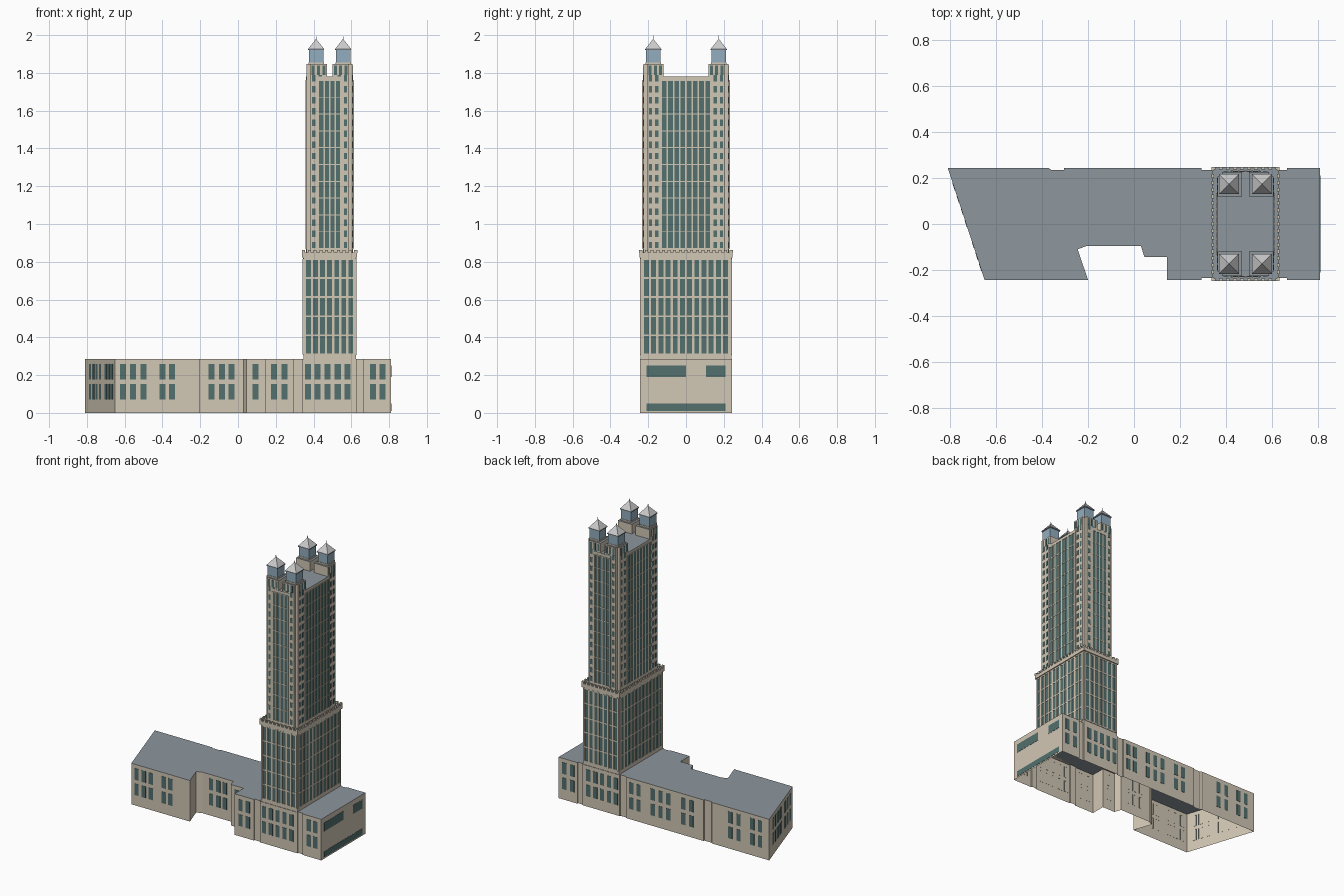
import bpy, bmesh, math
from mathutils import Matrix, Vector

if "Cube" in bpy.data.objects:
    bpy.data.objects.remove(bpy.data.objects["Cube"])


def material(name, rgb):
    m = bpy.data.materials.new(name)
    m.diffuse_color = (*rgb, 1)
    m.use_nodes = True
    m.node_tree.nodes["Principled BSDF"].inputs["Base Color"].default_value = m.diffuse_color
    return m


WALL = material("stone", (0.64, 0.57, 0.46))
ROOF = material("roof_grey", (0.27, 0.31, 0.34))
GLASS = material("teal_glass", (0.085, 0.16, 0.155))
BLUE = material("blue_lantern", (0.29, 0.42, 0.52))
CAP = material("pale_metal", (0.55, 0.55, 0.53))


def finish(name, bm, *mats):
    mesh = bpy.data.meshes.new(name)
    bm.to_mesh(mesh)
    bm.free()
    for m in mats:
        mesh.materials.append(m)
    ob = bpy.data.objects.new(name, mesh)
    bpy.context.collection.objects.link(ob)
    return ob


def prism(name, pts, z0, z1, side=WALL, top=ROOF, open_bottom=False):
    """Extrude a flat outline upwards; the top face gets its own material."""
    bm = bmesh.new()
    low = [bm.verts.new((x, y, z0)) for x, y in pts]
    high = [bm.verts.new((x, y, z1)) for x, y in pts]
    bottom = bm.faces.new(low)
    bm.faces.new(high)
    for i in range(len(pts)):
        j = (i + 1) % len(pts)
        bm.faces.new((low[i], low[j], high[j], high[i]))
    bmesh.ops.recalc_face_normals(bm, faces=bm.faces)
    for f in bm.faces:
        f.normal_update()
        f.material_index = int(f.normal.z > 0.5)
    if open_bottom:
        bmesh.ops.delete(bm, geom=[bottom], context="FACES")
    return finish(name, bm, side, top)


def rect(cx, cy, hx, hy):
    return [(cx - hx, cy - hy), (cx + hx, cy - hy), (cx + hx, cy + hy), (cx - hx, cy + hy)]


def wall_boxes(name, origin, direction, boxes, depth, mat):
    """Shallow boxes (u0, u1, z0, z1) standing on a wall that runs along direction."""
    d = Vector((*direction, 0)).normalized()
    n = Vector((d.y, -d.x, 0))
    o = Vector((*origin, 0))
    bm = bmesh.new()
    for u0, u1, z0, z1 in boxes:
        ring = [(u0, z0), (u1, z0), (u1, z1), (u0, z1)]
        back, front = ([bm.verts.new(o + d * u + n * k + Vector((0, 0, z))) for u, z in ring]
                       for k in (-0.001, depth))
        bm.faces.new(front)
        for i in range(4):
            j = (i + 1) % 4
            bm.faces.new((back[i], back[j], front[j], front[i]))
    return finish(name, bm, mat)


def four_sides(cx, cy, hx, hy):
    """Side name, wall midpoint, direction and whether the wall runs along x."""
    return [("front", (cx, cy - hy), (1, 0), True), ("right", (cx + hx, cy), (0, 1), False),
            ("back", (cx, cy + hy), (-1, 0), True), ("left", (cx - hx, cy), (0, -1), False)]


def curtain(name, origin, direction, half, cols, z0, z1, rows, fin, band):
    """Glass sheet with raised vertical fins and floor bands."""
    wall_boxes(name + "_glass", origin, direction, [(-half, half, z0, z1)], 0.001, GLASS)
    grid = []
    for i in range(cols + 1):
        u = -half + 2 * half * i / cols
        grid.append((u - fin / 2, u + fin / 2, z0, z1))
    wall_boxes(name + "_fins", origin, direction, grid, 0.004, WALL)
    bands = []
    for i in range(rows + 1):
        z = z0 + (z1 - z0) * i / rows
        bands.append((-half, half, z - band / 2, z + band / 2))
    wall_boxes(name + "_bands", origin, direction, bands, 0.003, WALL)


# Podium: open-bottomed shell with slanted end, courtyard notch and shallow recesses
F, R = 0.243, 0.235
podium = [(-0.65, -F), (-0.20, -F), (-0.245, -0.11), (-0.205, -0.095), (0.03, -0.095),
          (0.045, -0.143), (0.143, -0.143), (0.143, -F), (0.293, -F), (0.293, -R),
          (0.34, -R), (0.34, -F), (0.627, -F), (0.627, -R), (0.665, -R), (0.665, -F),
          (0.81, -F), (0.81, F), (0.665, F), (0.665, R), (0.627, R), (0.627, F),
          (0.34, F), (0.34, R), (0.293, R), (0.293, F), (-0.305, F), (-0.305, R),
          (-0.36, R), (-0.37, F), (-0.81, F)]
prism("podium", podium, 0, 0.285, open_bottom=True)


# Podium windows in two rows
def podium_windows(name, origin, direction, centres, w=0.032):
    wall_boxes(name, origin, direction,
               [(u - w / 2, u + w / 2, z, z + 0.08) for u in centres for z in (0.072, 0.178)],
               0.0015, GLASS)


podium_windows("front_windows", (0, -F), (1, 0),
               [-0.61, -0.555, -0.50, -0.40, -0.35, 0.19, 0.245,
                0.37, 0.422, 0.475, 0.528, 0.58, 0.715, 0.765])
podium_windows("courtyard_windows", (0, -0.095), (1, 0), [-0.14, -0.085, -0.035])
podium_windows("step_windows", (0, -0.143), (1, 0), [0.092])
podium_windows("back_windows", (0, F), (-1, 0),
               [-x for x in (0.765, 0.705, 0.58, 0.528, 0.475, 0.422, 0.37, 0.25, 0.195, 0.085,
                             0.025, -0.035, -0.15, -0.21, -0.51, -0.575, -0.68, -0.74)])
slant = math.hypot(0.16, 2 * F)
podium_windows("slanted_end_windows", (-0.81, F), (0.16, -2 * F),
               [slant * t for t in (0.17, 0.28, 0.39, 0.50, 0.69, 0.79, 0.89)])
wall_boxes("right_windows", (0.81, 0), (0, 1),
           [(-0.21, 0.0, 0.19, 0.25), (0.106, 0.21, 0.19, 0.25), (-0.21, 0.21, 0.01, 0.05)],
           0.0015, GLASS)

# Lower tower with curtain walls
CX = 0.485
LX, LY = 0.139, 0.24
prism("lower_tower", rect(CX, 0, LX, LY), 0.285, 0.825)
for side, o, d, along_x in four_sides(CX, 0, LX, LY):
    half, cols = (LX - 0.009, 7) if along_x else (LY - 0.012, 12)
    curtain("lower_" + side, o, d, half, cols, 0.31, 0.815, 5, 0.012, 0.009)

# Cornice with a row of merlons on each edge
KX, KY = 0.146, 0.247
prism("cornice", rect(CX, 0, KX, KY), 0.822, 0.848)
for side, o, d, along_x in four_sides(CX, 0, KX - 0.008, KY - 0.008):
    half, count = (KX - 0.008, 9) if along_x else (KY - 0.008, 16)
    teeth = []
    for i in range(count + 1):
        u = -half + 2 * half * i / count
        teeth.append((u - 0.008, u + 0.008, 0.846, 0.862))
    ob = wall_boxes("merlons_" + side, o, d, teeth, 0.009, WALL)
    bm = bmesh.new()
    bm.from_mesh(ob.data)
    bmesh.ops.holes_fill(bm, edges=bm.edges)
    bm.to_mesh(ob.data)
    bm.free()

# Upper tower core: cross-shaped plan whose arms are the glazed bays
AX, BX, AY, BY = 0.124, 0.065, 0.228, 0.137
cross = [(CX + x, y) for x, y in
         [(-BX, -AY), (BX, -AY), (BX, -BY), (AX, -BY), (AX, BY), (BX, BY),
          (BX, AY), (-BX, AY), (-BX, BY), (-AX, BY), (-AX, -BY), (-BX, -BY)]]
prism("upper_tower_core", cross, 0.845, 1.78)
for side, o, d, along_x in four_sides(CX, 0, AX, AY):
    half, cols = (BX - 0.006, 4) if along_x else (BY - 0.006, 8)
    curtain("bay_" + side, o, d, half, cols, 0.87, 1.76, 10, 0.008, 0.005)

# Four notched corner piers, each with small windows and a lantern on top
H, N = 0.0535, 0.02
for sx in (-1, 1):
    for sy in (-1, 1):
        px, py = CX + sx * 0.0685, sy * 0.1725
        tag = ("right" if sx > 0 else "left") + ("_back" if sy > 0 else "_front")
        plan = [(-H, -H), (H, -H), (H, H - N), (H - N, H - N), (H - N, H), (-H, H)]
        prism("pier_" + tag, [(px + sx * x, py + sy * y) for x, y in plan], 0.845, 1.846)
        for face, o, d, s in (("y", (px, py + sy * H), (-sy, 0), -sy * sx),
                              ("x", (px + sx * H, py), (0, sx), sx * sy)):
            panes = [(s * u - 0.009, s * u + 0.009, z, z + 0.034)
                     for u in (0.0155, -0.0185)
                     for z in [0.872 + 0.0589 * i for i in range(16)]]
            panes += [(s * u - 0.008, s * u + 0.008, 1.79, 1.838) for u in (0.0185, -0.010, -0.0385)]
            wall_boxes("pier_windows_" + face + "_" + tag, o, d, panes, 0.0015, GLASS)

        # Lantern: plinth, blue box, eave, pyramid cap and spike
        lx, ly = CX + sx * 0.0715, sy * 0.1735
        prism("lantern_plinth_" + tag, rect(lx, ly, 0.041, 0.041), 1.845, 1.856, WALL, WALL)
        prism("lantern_" + tag, rect(lx, ly, 0.038, 0.038), 1.856, 1.922, BLUE, BLUE)
        prism("lantern_eave_" + tag, rect(lx, ly, 0.043, 0.043), 1.920, 1.926, ROOF, CAP)
        bm = bmesh.new()
        for r, z0, z1 in ((0.043 * math.sqrt(2), 1.926, 1.98), (0.004, 1.97, 2.0)):
            place = Matrix.Translation((lx, ly, (z0 + z1) / 2)) @ Matrix.Rotation(math.pi / 4, 4, "Z")
            bmesh.ops.create_cone(bm, cap_ends=True, segments=4, radius1=r, radius2=0,
                                  depth=z1 - z0, matrix=place)
        finish("lantern_cap_" + tag, bm, CAP)
